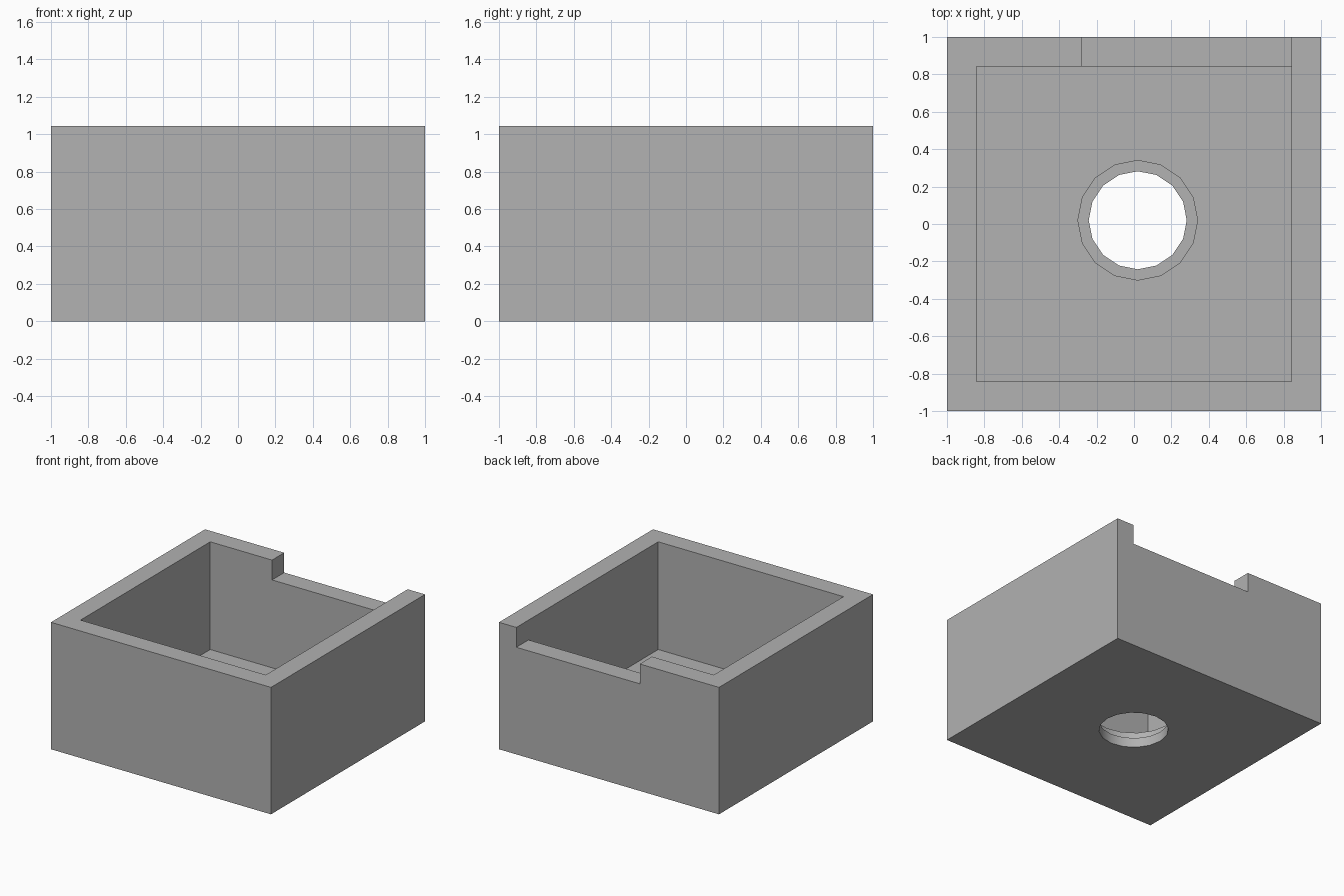
import bpy

old = bpy.data.objects.get("Cube")
if old:
    bpy.data.objects.remove(old, do_unlink=True)

HEIGHT = 1.043
WALL = 0.158
INNER = 1 - WALL
HOLE_CENTRE = 0.02

grey = bpy.data.materials.new("plain grey")
grey.use_nodes = True
colour = (0.445, 0.445, 0.445, 1)
grey.diffuse_color = colour
grey.node_tree.nodes["Principled BSDF"].inputs["Base Color"].default_value = colour


def block(name, low, high):
    """Axis-aligned box between two corners."""
    bpy.ops.mesh.primitive_cube_add(size=1)
    obj = bpy.context.object
    obj.name = name
    for v in obj.data.vertices:
        v.co = [b if c > 0 else a for a, b, c in zip(low, high, v.co)]
    return obj


def bore(name, radius, low, high):
    """Upright sixteen-sided cylinder on the hole axis."""
    bpy.ops.mesh.primitive_cylinder_add(
        vertices=16, radius=radius, depth=high - low,
        location=(HOLE_CENTRE, HOLE_CENTRE, (low + high) / 2))
    bpy.context.object.name = name
    return bpy.context.object


def cut(target, cutter):
    """Subtract the cutter, then discard it."""
    cutter.hide_render = True
    mod = target.modifiers.new(cutter.name, "BOOLEAN")
    mod.operation = "DIFFERENCE"
    mod.solver = "EXACT"
    mod.object = cutter
    bpy.ops.object.select_all(action="DESELECT")
    bpy.context.view_layer.objects.active = target
    target.select_set(True)
    bpy.ops.object.modifier_apply(modifier=mod.name)
    bpy.data.objects.remove(cutter, do_unlink=True)


# Outer body
box = block("open_box", (-1, -1, 0), (1, 1, HEIGHT))
box.data.materials.append(grey)

# Hollow interior
cut(box, block("cavity", (-INNER, -INNER, WALL), (INNER, INNER, HEIGHT + 0.2)))

# Notch in the top of the back wall, flush with the left inner wall
cut(box, block("back_notch", (-0.28, 0.6, HEIGHT - 0.163), (INNER, 1.2, HEIGHT + 0.2)))

# Floor hole with a wider recess on its inner side
cut(box, bore("hole_recess", 0.32, WALL / 2, WALL + 0.2))
cut(box, bore("floor_hole", 0.262, -0.2, WALL + 0.2))

# Smooth round bore, sharp box edges
bpy.ops.object.select_all(action="DESELECT")
box.select_set(True)
bpy.context.view_layer.objects.active = box
bpy.ops.object.shade_smooth_by_angle(angle=0.52)
